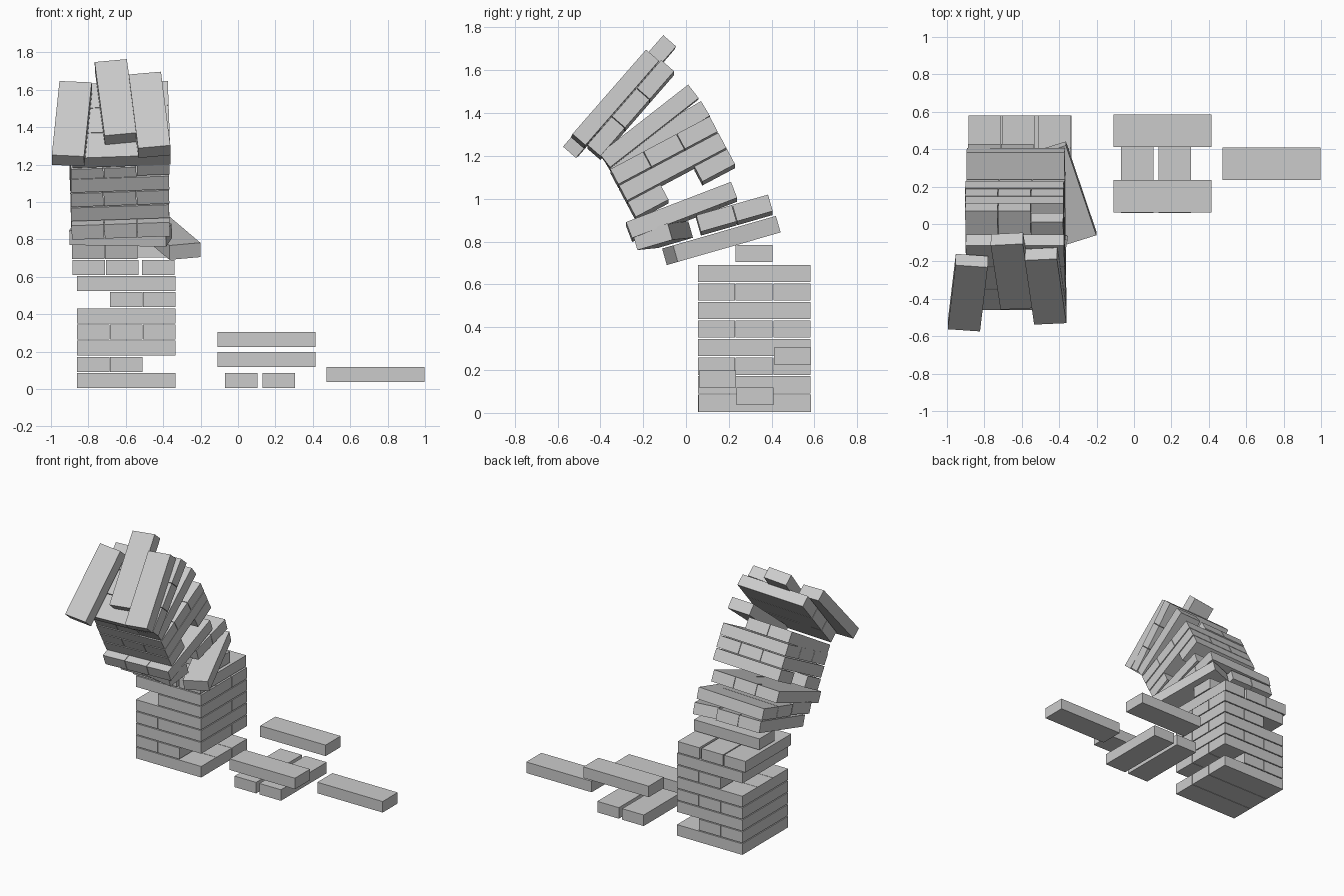
import bpy
from math import radians, sin, cos
from mathutils import Matrix, Vector

if "Cube" in bpy.data.objects:
    bpy.data.objects.remove(bpy.data.objects["Cube"])

L, W, H = 0.525, 0.173, 0.080      # one wooden block
STEP, PITCH = 0.176, 0.0865        # spacing inside a layer / between layers


def block(name, centre, along, tilt=0, yaw=0, roll=0, offset=0, slide=0):
    """One block; offset is across the layer, slide along the block."""
    rot = Matrix.Rotation(radians(roll), 4, 'Y') @ Matrix.Rotation(radians(tilt), 4, 'X')
    shift = Vector((slide, offset, 0)) if along == 'x' else Vector((offset, slide, 0))
    size = (L, W, H) if along == 'x' else (W, L, H)
    bpy.ops.mesh.primitive_cube_add(size=1)
    ob = bpy.context.object
    ob.name = name
    ob.matrix_world = (Matrix.Translation(centre) @ rot @ Matrix.Translation(shift)
                       @ Matrix.Rotation(radians(yaw), 4, 'Z') @ Matrix.Diagonal((*size, 1)))
    return ob


def layer(name, centre, along, slots=(-1, 0, 1), **kw):
    for s in slots:
        block(f"{name}_block", centre, along, offset=s * STEP, **kw)


def from_corner(x, y, z, tilt, back=True, top=True):
    """Layer centre from a corner read in the side view."""
    t = radians(tilt)
    a = -L / 2 if back else L / 2
    b = -H / 2 if top else H / 2
    return Vector((x, y + a * cos(t) - b * sin(t), z + a * sin(t) + b * cos(t)))


# standing lower tower
tower = [('x', (-1, 0, 1)), ('y', (-1, 0)), ('x', (-1, 0, 1)), ('y', (-1, 0, 1)),
         ('x', (-1, 0, 1)), ('y', (0, 1)), ('x', (-1, 0, 1))]
for i, (along, slots) in enumerate(tower):
    layer(f"base_layer_{i}", (-0.597, 0.318, 0.045 + i * PITCH), along, slots)
for x in (-0.798, -0.618, -0.427):
    block("base_top_block", (x, 0.318, 0.045 + 7 * PITCH), 'y')
block("pivot_block", (-0.61, 0.318, 0.744), 'x')

# first leaning layer, one block swung outward
layer("lean_layer_0", (-0.625, 0.165, 0.805), 'y', (-1, 0), tilt=16)
block("swung_block", (-0.365, 0.165, 0.805), 'y', tilt=16, yaw=18)

# second leaning layer, front block twisted
c = from_corner(-0.63, 0.383, 1.01, 16)
layer("lean_layer_1", c, 'x', (0, 1), tilt=16, roll=-2)
block("twisted_block", c, 'x', tilt=16, yaw=-11, roll=-2, offset=-0.26)

# third leaning layer
layer("lean_layer_2", from_corner(-0.63, 0.21, 1.07, 21), 'y', tilt=21, roll=-2)

# three layers moving together
t = 28
c = from_corner(-0.635, 0.229, 1.152, t, top=False)
up = Vector((0, -sin(radians(t)), cos(radians(t)))) * PITCH
layer("lean_layer_3", c, 'x', (-1, 1), tilt=t, roll=-2)
layer("lean_layer_4", c + up, 'y', tilt=t, roll=-2)
layer("lean_layer_5", c + up * 2, 'x', tilt=t, roll=-2)

# splitting layer: right block lifts further
layer("lean_layer_6", from_corner(-0.635, 0.07, 1.453, 31), 'y', (-1, 0), tilt=31, roll=-2)
block("lifted_block", from_corner(-0.459, 0.01, 1.53, 38), 'y', tilt=38, roll=-2)

# upper layer tipping over
layer("upper_layer", from_corner(-0.63, -0.40, 1.19, 49, back=False, top=False),
      'x', tilt=49, roll=-2)

# loose blocks on top
for x, y, z, yaw in ((-0.888, -0.225, 1.643, -6), (-0.653, -0.11, 1.757, 4.3),
                     (-0.472, -0.19, 1.69, 4)):
    block("loose_top_block", from_corner(x, y, z, 49), 'y', tilt=49, yaw=yaw, roll=-2)

# removed blocks beside the tower
for x in (0.017, 0.217):
    block("ground_block", (x, 0.322, 0.045), 'y')
block("low_cross_block", (0.152, 0.148, 0.158), 'x')
block("high_cross_block", (0.153, 0.498, 0.265), 'x')
block("far_block", (0.735, 0.322, 0.078), 'x')
